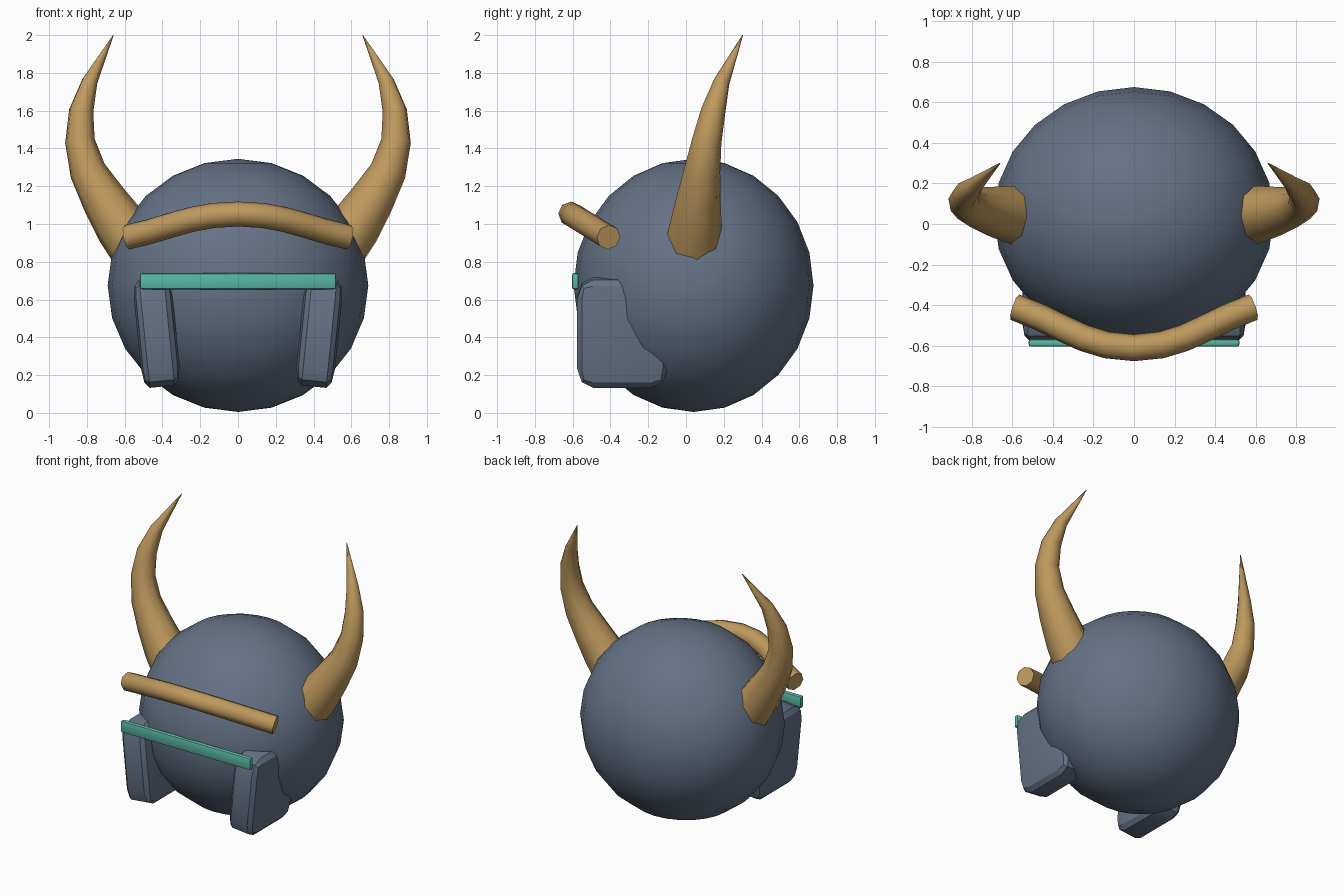
import bpy, math

if "Cube" in bpy.data.objects:
    bpy.data.objects.remove(bpy.data.objects["Cube"])


def material(name, rgb):
    m = bpy.data.materials.new(name)
    m.diffuse_color = (*rgb, 1)
    m.use_nodes = True
    m.node_tree.nodes["Principled BSDF"].inputs["Base Color"].default_value = m.diffuse_color
    return m


STEEL = material("steel", (0.13, 0.17, 0.24))
HORN = material("horn", (0.52, 0.32, 0.11))
TEAL = material("teal", (0.10, 0.47, 0.37))


def finish(ob, name, mat, angle=35):
    ob.name = ob.data.name = name
    ob.data.materials.clear()
    ob.data.materials.append(mat)
    bpy.ops.object.shade_smooth_by_angle(angle=math.radians(angle))
    return ob


def apply_modifiers(ob):
    for m in list(ob.modifiers):
        bpy.ops.object.modifier_apply(modifier=m.name)


def mirror_x(ob):
    bpy.ops.object.transform_apply(location=True, rotation=True, scale=True)
    ob.modifiers.new("mirror", 'MIRROR').use_axis = (True, False, False)
    apply_modifiers(ob)


def rounded_box(size, loc, bevel, segments, tilt=0, relative=False):
    """Bevelled box; a relative bevel is made on the unit cube, then stretched."""
    bpy.ops.mesh.primitive_cube_add(size=1, location=loc)
    ob = bpy.context.object
    ob.scale = size
    if not relative:
        bpy.ops.object.transform_apply(location=False, rotation=False, scale=True)
    b = ob.modifiers.new("bevel", 'BEVEL')
    b.width, b.segments = bevel, segments
    apply_modifiers(ob)
    ob.rotation_euler.y = tilt
    bpy.ops.object.transform_apply(location=True, rotation=True, scale=True)
    return ob


def tube(points, radii, depth, kind='POLY', resolution=4):
    """Eight-sided capped tube along a path, turned into a mesh."""
    cu = bpy.data.curves.new("path", 'CURVE')
    cu.dimensions = '3D'
    cu.bevel_depth, cu.bevel_resolution = depth, 2
    cu.use_fill_caps, cu.resolution_u = True, resolution
    sp = cu.splines.new(kind)
    pts = sp.bezier_points if kind == 'BEZIER' else sp.points
    pts.add(len(points) - 1)
    for p, co, r in zip(pts, points, radii):
        p.radius = r
        if kind == 'BEZIER':
            p.co = co
            p.handle_left_type = p.handle_right_type = 'AUTO'
        else:
            p.co = (*co, 1)
    ob = bpy.data.objects.new("path", cu)
    bpy.context.collection.objects.link(ob)
    bpy.ops.object.select_all(action='DESELECT')
    ob.select_set(True)
    bpy.context.view_layer.objects.active = ob
    bpy.ops.object.convert(target='MESH')
    return bpy.context.object


# Helmet dome: slightly squashed sphere
bpy.ops.mesh.primitive_uv_sphere_add(segments=24, ring_count=12, radius=1, location=(0, 0.04, 0.675))
dome = bpy.context.object
dome.scale = (0.69, 0.635, 0.67)
bpy.ops.object.transform_apply(location=True, rotation=True, scale=True)
finish(dome, "helmet_dome", STEEL)

# Cheek guards: stretched bevelled boxes leaning in at the bottom
guard = rounded_box((0.205, 0.48, 0.575), (0.43, -0.337, 0.425), 0.18, 2, tilt=0.1, relative=True)
mirror_x(guard)
finish(guard, "cheek_guards", STEEL, 30)

# Visor strip across the front
visor = rounded_box((1.04, 0.036, 0.086), (0, -0.586, 0.697), 0.012, 2)
finish(visor, "visor_strip", TEAL, 30)

# Brow band: bent tube
brow = tube([(-0.587, -0.41, 0.93), (0, -0.61, 1.053), (0.587, -0.41, 0.93)], [1, 1, 1], 0.066, 'BEZIER', 5)
finish(brow, "brow_band", HORN, 50)

# Horns: tapering curved tubes, mirrored
horn = tube(
    [(0.55, 0.04, 0.90), (0.62, 0.05, 0.99), (0.71, 0.065, 1.13), (0.795, 0.085, 1.28),
     (0.837, 0.11, 1.44), (0.83, 0.145, 1.60), (0.785, 0.19, 1.755), (0.66, 0.30, 2.0)],
    [0.15, 0.14, 0.12, 0.098, 0.08, 0.066, 0.043, 0.002], 1)
mirror_x(horn)
finish(horn, "horns", HORN, 50)
